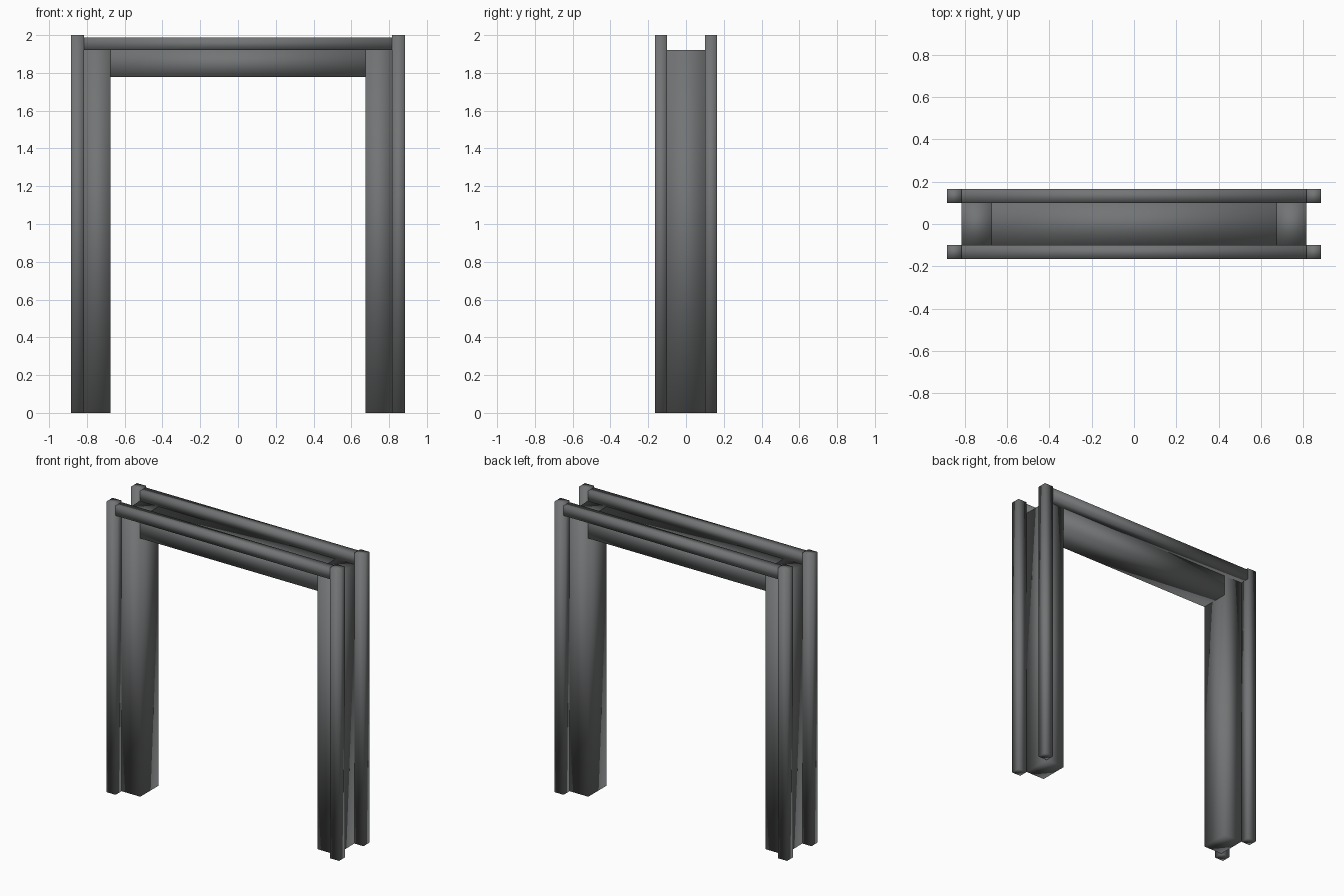
import bpy

cube = bpy.data.objects.get("Cube")
if cube:
    bpy.data.objects.remove(cube, do_unlink=True)

steel = bpy.data.materials.new("dark_grey")
steel.use_nodes = True
colour = (0.17, 0.175, 0.178, 1)
steel.diffuse_color = colour
steel.node_tree.nodes["Principled BSDF"].inputs["Base Color"].default_value = colour


def box(name, x, y, z):
    """Smooth-shaded box spanning the given (low, high) ranges."""
    spans = (x, y, z)
    bpy.ops.mesh.primitive_cube_add(size=1)
    ob = bpy.context.object
    ob.name = name
    for v in ob.data.vertices:
        v.co = [lo + (hi - lo) * (c + 0.5) for c, (lo, hi) in zip(v.co, spans)]
    ob.data.materials.append(steel)
    bpy.ops.object.shade_smooth()
    return ob


def span(side, a, b):
    return tuple(sorted((side * a, side * b)))


INNER, LEG, OUTER = 0.674, 0.816, 0.885   # x of opening, leg side, post side
CORE, FACE = 0.1, 0.165                   # y of core and outer face
BEAM = 1.92                               # top of legs and lintel

# Wide legs with a slim post at each outer corner
for sx, side in ((1, "left"), (-1, "right")):
    box(side + "_leg", span(sx, INNER, LEG), (-CORE, CORE), (0, BEAM))
    for sy, end in ((-1, "front"), (1, "back")):
        box(f"{end}_{side}_post", span(sx, LEG, OUTER), span(sy, CORE, FACE), (0, 2))

# Lintel between the legs
box("lintel", (-INNER, INNER), (-CORE, CORE), (1.777, BEAM))

# Rails joining the posts above the lintel
for sy, end in ((-1, "front"), (1, "back")):
    box(end + "_rail", (-LEG, LEG), span(sy, CORE, FACE), (BEAM, 1.988))
